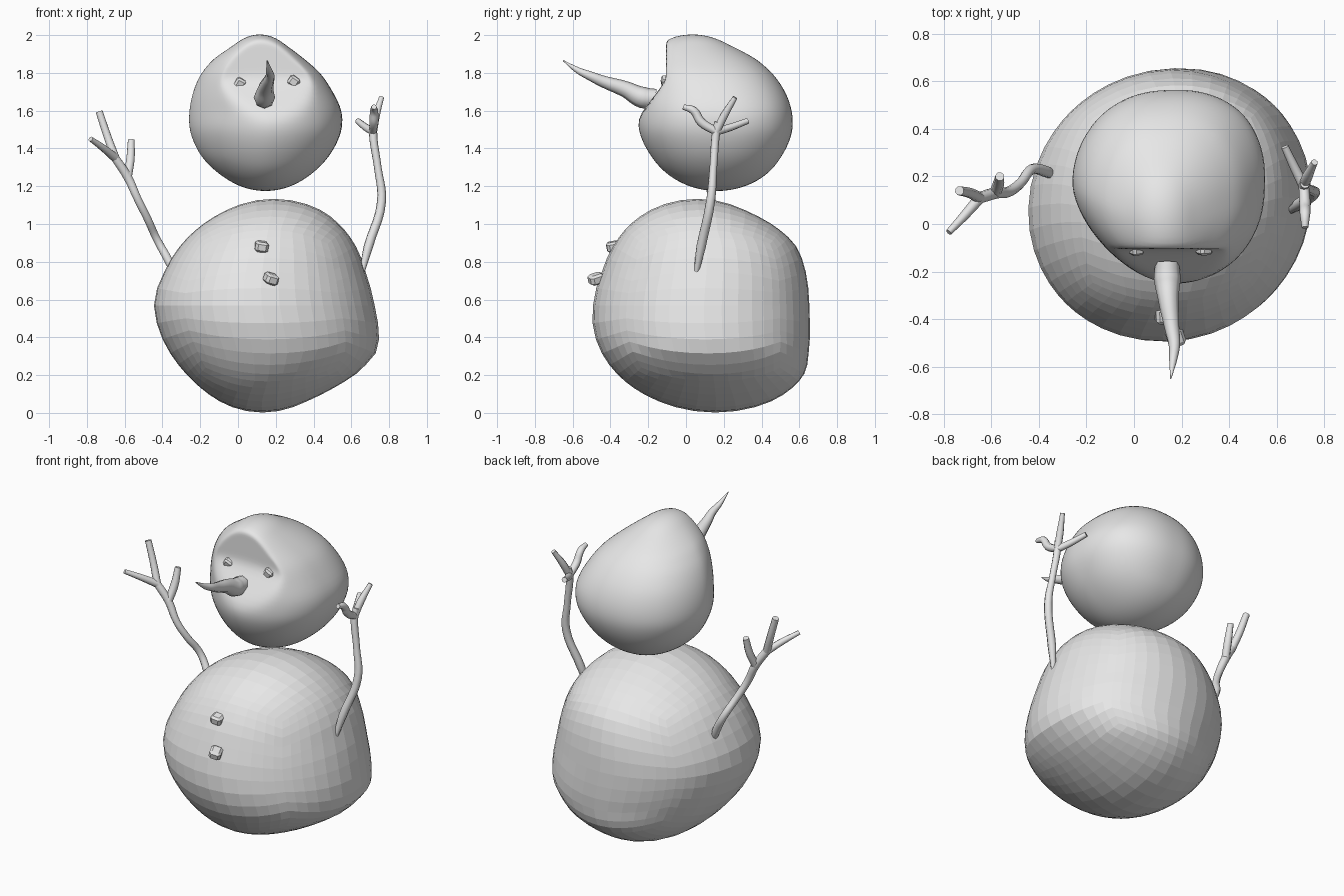
import bpy, bmesh
from math import sqrt
from mathutils import Vector

if "Cube" in bpy.data.objects:
    bpy.data.objects.remove(bpy.data.objects["Cube"])

grey = bpy.data.materials.new("light grey")
grey.use_nodes = True
grey.diffuse_color = (0.8, 0.8, 0.8, 1)
grey.node_tree.nodes["Principled BSDF"].inputs["Base Color"].default_value = (0.8, 0.8, 0.8, 1)


def add_object(name, data):
    data.materials.append(grey)
    obj = bpy.data.objects.new(name, data)
    bpy.context.collection.objects.link(obj)
    return obj


def mesh_object(name, bm, smooth=False):
    for f in bm.faces:
        f.smooth = smooth
    mesh = bpy.data.meshes.new(name)
    bm.to_mesh(mesh)
    bm.free()
    return add_object(name, mesh)


def snowball(name, cuts, low, high, rows, shear, lean, soften, smooth=False, face_plane=None):
    """Cube sphere fitted to rows of (z, x min, x max, y min, y max)."""
    fit = []
    for z, x0, x1, y0, y1 in rows:
        t = 2 * (z - low) / (high - low) - 1
        s = sqrt(1 - t * t)
        fit.append((t, (x0 + x1) / 2, (x1 - x0) / 2 / s, (y0 + y1) / 2, (y1 - y0) / 2 / s))

    def section(t):
        if t <= fit[0][0]:
            return fit[0][1:]
        for a, b in zip(fit, fit[1:]):
            if t <= b[0]:
                k = (t - a[0]) / (b[0] - a[0])
                return [p + (q - p) * k for p, q in zip(a[1:], b[1:])]
        return fit[-1][1:]

    bm = bmesh.new()
    bmesh.ops.create_cube(bm, size=2)
    bmesh.ops.subdivide_edges(bm, edges=bm.edges[:], cuts=cuts, use_grid_fill=True)
    for v in bm.verts:
        n = v.co.normalized()
        cx, rx, cy, ry = section(n.z)
        # Uneven corners: shear stretches one diagonal, lean moves both its ends
        shift = lean * 2 * max(0, n.x * n.y)
        v.co = (cx + rx * n.x + shear * n.y + shift, cy + ry * n.y + shear * n.x + shift,
                low + (n.z + 1) / 2 * (high - low))
        if face_plane:
            v.co.y = max(v.co.y, face_plane(v.co.z))
    obj = mesh_object(name, bm, smooth)
    mod = obj.modifiers.new("soften", "SMOOTH")
    mod.factor, mod.iterations = 0.5, soften


def twigs(name, *paths):
    """Tapered round tubes along points of (x, y, z, radius)."""
    curve = bpy.data.curves.new(name, "CURVE")
    curve.dimensions = "3D"
    curve.bevel_depth = 1
    curve.bevel_resolution = 2
    curve.use_fill_caps = True
    curve.resolution_u = 5
    for path in paths:
        spline = curve.splines.new("BEZIER")
        spline.bezier_points.add(len(path) - 1)
        for point, (x, y, z, r) in zip(spline.bezier_points, path):
            point.co = (x, y, z)
            point.radius = r
            point.handle_left_type = point.handle_right_type = "AUTO"
    obj = add_object(name, curve)
    bpy.ops.object.select_all(action="DESELECT")
    obj.select_set(True)
    bpy.context.view_layer.objects.active = obj
    bpy.ops.object.convert(target="MESH")
    bpy.ops.object.shade_smooth_by_angle(angle=1.2)


def pebble(name, place, size, turn):
    bm = bmesh.new()
    bmesh.ops.create_cube(bm, size=1)
    bmesh.ops.bevel(bm, geom=bm.edges[:], offset=0.2, segments=1, affect="EDGES")
    obj = mesh_object(name, bm)
    obj.location, obj.scale, obj.rotation_euler = place, size, turn


# Faceted body
snowball("body", 11, 0.0, 1.135, [
    (0.05, -0.08, 0.34, -0.12, 0.43),
    (0.2, -0.27, 0.62, -0.36, 0.625),
    (0.33, -0.37, 0.745, -0.455, 0.65),
    (0.45, -0.425, 0.745, -0.495, 0.655),
    (0.6, -0.45, 0.715, -0.49, 0.65),
    (0.75, -0.39, 0.675, -0.445, 0.635),
    (0.9, -0.295, 0.615, -0.375, 0.575),
    (1.0, -0.185, 0.535, -0.295, 0.455),
    (1.08, -0.05, 0.43, -0.18, 0.3)], 0.015, 0, 1)

# Smooth head with a broad flattened face under the brow
snowball("head", 23, 1.172, 2.006, [
    (1.23, -0.05, 0.34, -0.05, 0.38),
    (1.35, -0.19, 0.475, -0.18, 0.5),
    (1.5, -0.26, 0.55, -0.255, 0.565),
    (1.6, -0.26, 0.55, -0.255, 0.56),
    (1.7, -0.24, 0.5, -0.25, 0.525),
    (1.8, -0.195, 0.435, -0.23, 0.455),
    (1.87, -0.135, 0.355, -0.205, 0.375),
    (1.95, -0.02, 0.25, -0.155, 0.225)], -0.006, 0.026, 8, True,
    lambda z: -0.105 - 0.155 * min(max((1.76 - z) / 0.2, 0), 1))

# Carrot-shaped nose
twigs("nose", [(0.14, -0.16, 1.665, 0.05), (0.14, -0.23, 1.67, 0.057), (0.145, -0.32, 1.713, 0.043),
               (0.16, -0.44, 1.755, 0.031), (0.17, -0.51, 1.785, 0.024),
               (0.165, -0.57, 1.812, 0.017), (0.155, -0.65, 1.865, 0.003)])

# Branch arms with three fingers each
wrist = (0.715, 0.16, 1.49, 0.022)
twigs("left_arm",
      [(0.65, 0.05, 0.72, 0.012), (0.69, 0.08, 0.88, 0.025), (0.76, 0.13, 1.12, 0.024),
       (0.74, 0.145, 1.3, 0.02), wrist, (0.72, 0.17, 1.54, 0.02)],
      [wrist, (0.72, 0.08, 1.54, 0.024), (0.72, 0.04, 1.6, 0.022), (0.72, -0.015, 1.62, 0.014)],
      [wrist, (0.73, 0.2, 1.57, 0.022), (0.76, 0.26, 1.67, 0.014)],
      [wrist, (0.68, 0.23, 1.51, 0.02), (0.635, 0.325, 1.545, 0.016)])
palm = (-0.65, 0.11, 1.35, 0.024)
twigs("right_arm",
      [(-0.33, 0.2, 0.72, 0.018), (-0.37, 0.22, 0.81, 0.024), (-0.43, 0.23, 0.92, 0.022),
       (-0.48, 0.17, 1.03, 0.022), (-0.53, 0.135, 1.13, 0.022), (-0.585, 0.13, 1.25, 0.025), palm],
      [(-0.585, 0.13, 1.25, 0.025), (-0.57, 0.17, 1.34, 0.024), (-0.565, 0.2, 1.445, 0.019)],
      [palm, (-0.69, 0.13, 1.46, 0.022), (-0.735, 0.14, 1.595, 0.02)],
      [palm, (-0.71, 0.04, 1.4, 0.02), (-0.78, -0.035, 1.45, 0.014)])

# Pebble eyes and buttons
pebble("right_eye", (0.01, -0.105, 1.745), (0.055, 0.05, 0.055), (0.3, 0.5, 0.2))
pebble("left_eye", (0.295, -0.105, 1.755), (0.06, 0.05, 0.055), (0.2, 0.6, 0.1))
pebble("upper_button", (0.125, -0.385, 0.88), (0.07, 0.07, 0.055), (0.2, 0.15, 0.1))
pebble("lower_button", (0.175, -0.475, 0.71), (0.07, 0.08, 0.055), (0.3, 0.25, 0.4))
